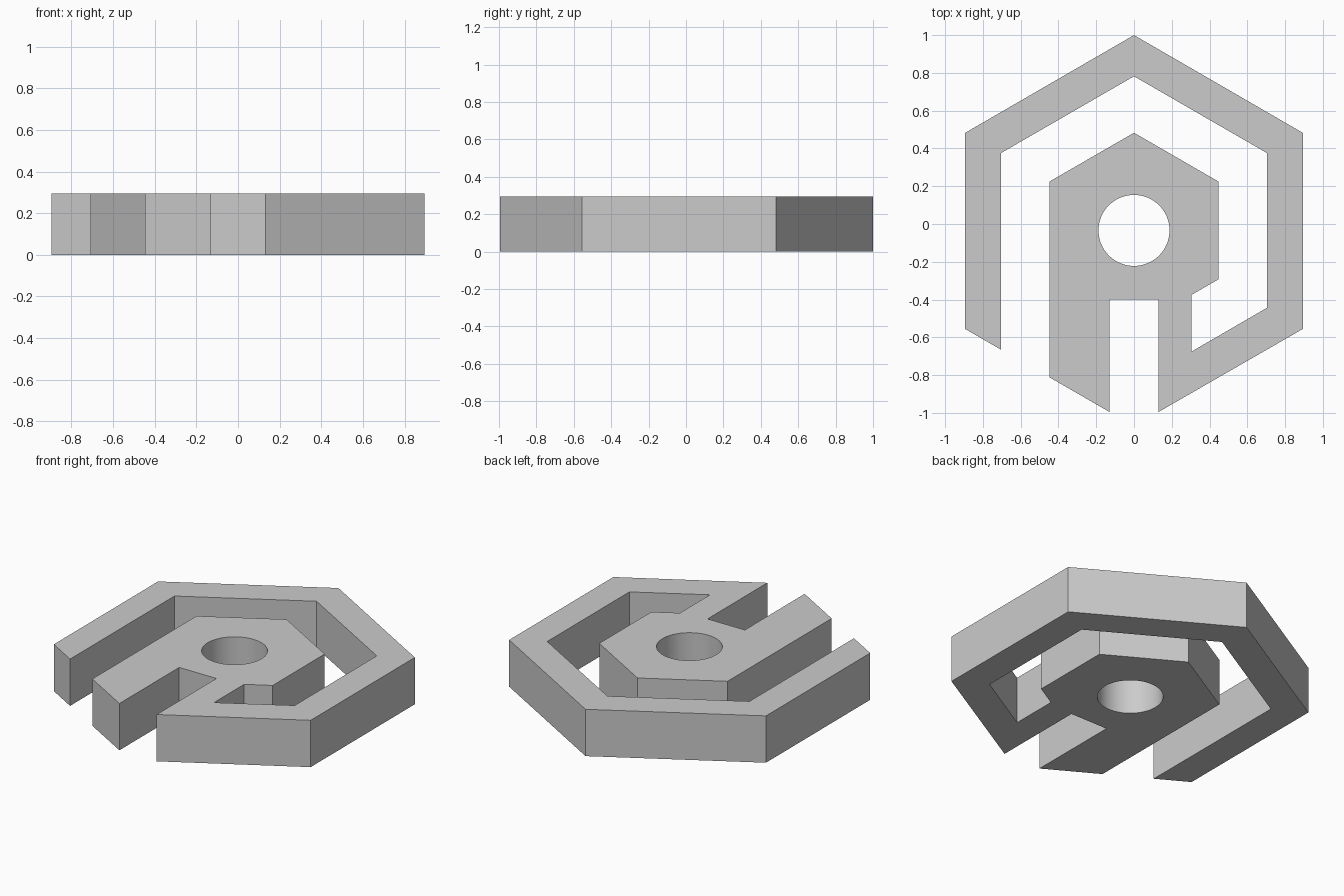
import bpy
import bmesh
from math import cos, sin, tau

HEIGHT = 0.295

cube = bpy.data.objects.get("Cube")
if cube:
    bpy.data.objects.remove(cube, do_unlink=True)

# Plain grey finish
grey = bpy.data.materials.new("plain_grey")
grey.use_nodes = True
color = (0.6, 0.6, 0.6, 1)
grey.diffuse_color = color
grey.node_tree.nodes["Principled BSDF"].inputs["Base Color"].default_value = color

# Continuous outline: slot, outer hexagon, then back along the inner channel
slot = [(-0.13, -0.995), (-0.13, -0.4), (0.13, -0.4), (0.13, -0.995)]
outer = [(0.895, -0.555), (0.895, 0.482), (0, 1), (-0.895, 0.482),
         (-0.895, -0.555), (-0.705, -0.665)]
channel = [(-0.705, 0.375), (0, 0.782), (0.705, 0.375), (0.705, -0.443),
           (0.305, -0.675), (0.305, -0.375), (0.447, -0.293)]
hub = [(0.447, 0.225), (0, 0.483), (-0.447, 0.225), (-0.447, -0.812)]
outline = slot + outer + channel + hub

# Round bore through the hub
SIDES = 64
bore = [(0.188 * cos(tau * i / SIDES), -0.034 + 0.188 * sin(tau * i / SIDES))
        for i in range(SIDES)]

# Filled and extruded profile
profile = bpy.data.curves.new("plate_profile", "CURVE")
profile.dimensions = "2D"
profile.fill_mode = "BOTH"
profile.extrude = HEIGHT / 2


def add_loop(points):
    spline = profile.splines.new("POLY")
    spline.points.add(len(points) - 1)
    for point, (x, y) in zip(spline.points, points):
        point.co = (x, y, 0, 1)
    spline.use_cyclic_u = True


add_loop(outline)
add_loop(bore)

source = bpy.data.objects.new("plate_profile", profile)
bpy.context.collection.objects.link(source)
bpy.context.view_layer.update()
evaluated = source.evaluated_get(bpy.context.evaluated_depsgraph_get())
mesh = bpy.data.meshes.new_from_object(evaluated)
bpy.data.objects.remove(source, do_unlink=True)

# Clean closed solid standing on the ground
bm = bmesh.new()
bm.from_mesh(mesh)
bmesh.ops.remove_doubles(bm, verts=bm.verts, dist=0.0005)
bmesh.ops.recalc_face_normals(bm, faces=bm.faces)
bmesh.ops.translate(bm, verts=bm.verts, vec=(0, 0, HEIGHT / 2))
bm.to_mesh(mesh)
bm.free()

mesh.name = "hexagon_plate"
mesh.materials.clear()
mesh.materials.append(grey)
plate = bpy.data.objects.new("hexagon_plate", mesh)
bpy.context.collection.objects.link(plate)
bpy.ops.object.select_all(action="DESELECT")
plate.select_set(True)
bpy.context.view_layer.objects.active = plate
bpy.ops.object.shade_smooth_by_angle()
